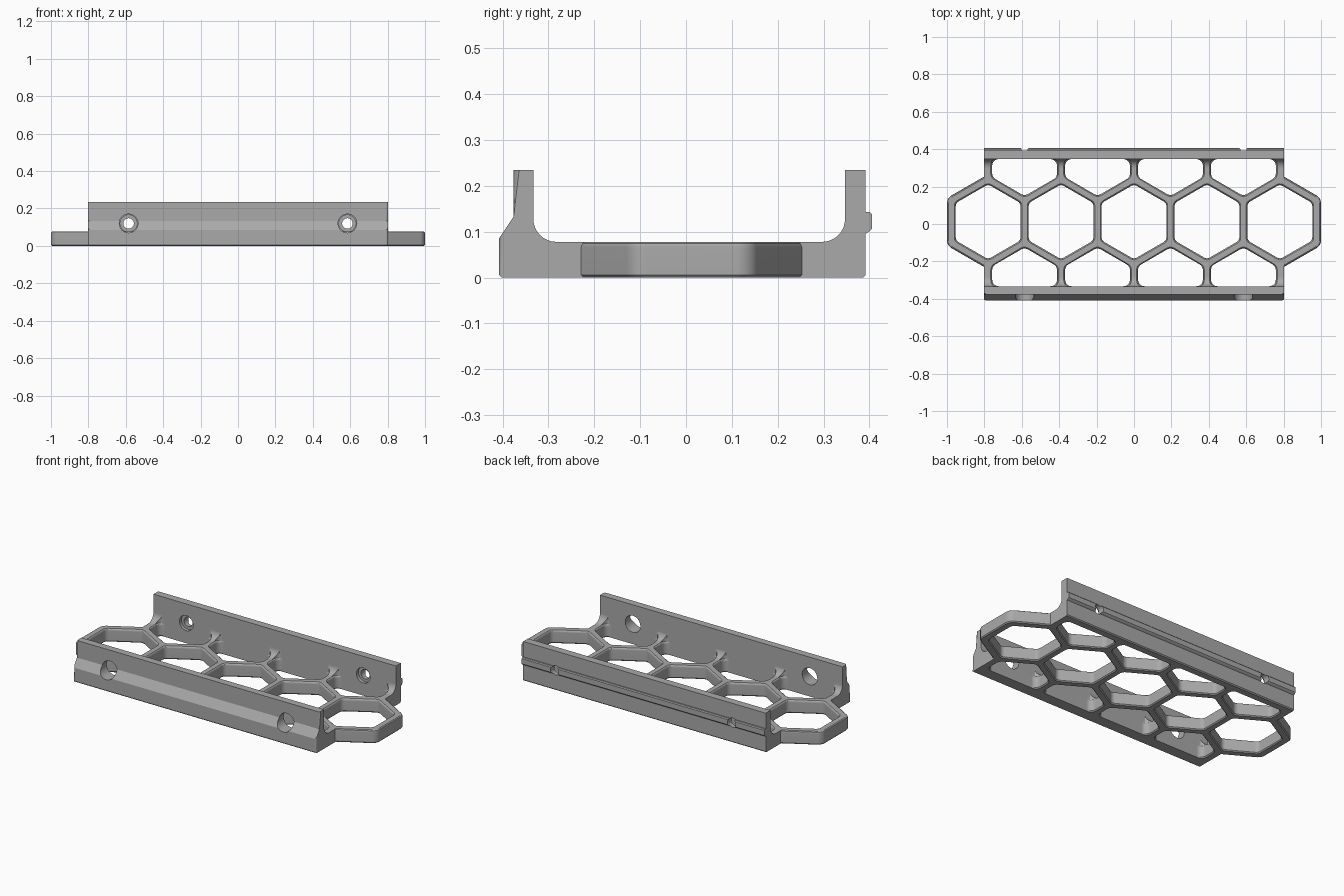
import bpy, bmesh, math
from mathutils import Vector, Matrix

if "Cube" in bpy.data.objects:
    bpy.data.objects.remove(bpy.data.objects["Cube"], do_unlink=True)

grey = bpy.data.materials.new("matte grey")
grey.use_nodes = True
colour = (0.4, 0.4, 0.4, 1)
grey.diffuse_color = colour
grey.node_tree.nodes["Principled BSDF"].inputs["Base Color"].default_value = colour

PITCH, CELL, RIM, CY = 0.39, 0.2, 0.254, 0.012
FRONT, BACK, FLOOR, HALF = -0.333, 0.347, 0.078, 0.802
SCREW_X, SCREW_Z = 0.585, 0.12


def make(name, bm):
    bmesh.ops.recalc_face_normals(bm, faces=bm.faces)
    mesh = bpy.data.meshes.new(name)
    bm.to_mesh(mesh)
    bm.free()
    mesh.materials.append(grey)
    ob = bpy.data.objects.new(name, mesh)
    bpy.context.collection.objects.link(ob)
    return ob


def loft(name, rings):
    """Skin a stack of equal-length rings and cap both ends."""
    bm = bmesh.new()
    loops = [[bm.verts.new(p) for p in ring] for ring in rings]
    n = len(loops[0])
    for a, b in zip(loops, loops[1:]):
        for i in range(n):
            j = (i + 1) % n
            bm.faces.new((a[i], a[j], b[j], b[i]))
    bm.faces.new(loops[0])
    bm.faces.new(loops[-1])
    return make(name, bm)


def rounded(points, radius, steps=6):
    """Round each corner of a polygon with a tangent arc."""
    out = []
    for i, p in enumerate(points):
        p = Vector(p)
        a = (Vector(points[i - 1]) - p).normalized()
        b = (Vector(points[(i + 1) % len(points)]) - p).normalized()
        half = a.angle(b) / 2
        centre = p + (a + b).normalized() * radius / math.sin(half)
        start = p + a * radius / math.tan(half) - centre
        end = p + b * radius / math.tan(half) - centre
        sweep = start.angle_signed(end)
        for k in range(steps + 1):
            t = -sweep * k / steps
            c, s = math.cos(t), math.sin(t)
            out.append(centre + Vector((start.x * c - start.y * s, start.x * s + start.y * c)))
    return out


def hexagon(x, r):
    return [(x + r * math.sin(k * math.pi / 3), CY + r * math.cos(k * math.pi / 3)) for k in range(6)]


def half_cell(x, side):
    """Outer-row cell, cut off square at the wall."""
    wall = BACK if side > 0 else FRONT
    w = CELL * math.sqrt(3) / 2
    row = CY + side * PITCH * math.sqrt(3) / 2
    pts = [(x - w, wall), (x - w, row - side * CELL / 2), (x, row - side * CELL),
           (x + w, row - side * CELL / 2), (x + w, wall)]
    return pts if side < 0 else pts[::-1]


def stack(name, outline, levels, lo=FRONT, hi=BACK):
    """Prism whose outline grows or shrinks by height, kept between the walls."""
    mid = sum(outline, Vector((0, 0))) / len(outline)
    rings = []
    for z, grow in levels:
        ring = []
        for p in outline:
            d = p - mid
            q = p + d.normalized() * grow
            ring.append((q.x, min(max(q.y, lo), hi), z))
        rings.append(ring)
    return loft(name, rings)


def tube(name, r, y0, y1, x):
    bm = bmesh.new()
    bmesh.ops.create_cone(bm, cap_ends=True, segments=40, radius1=r, radius2=r, depth=y1 - y0,
                          matrix=Matrix.Translation((x, (y0 + y1) / 2, SCREW_Z)) @ Matrix.Rotation(math.pi / 2, 4, 'X'))
    return make(name, bm)


def combine(target, other, operation):
    mod = target.modifiers.new("combine", 'BOOLEAN')
    mod.operation, mod.solver, mod.object = operation, 'EXACT', other
    bpy.context.view_layer.objects.active = target
    bpy.ops.object.modifier_apply(modifier=mod.name)
    bpy.data.objects.remove(other, do_unlink=True)


def fillet(cy, a0, a1, r=0.05, steps=8):
    return [(cy + r * math.cos(t), FLOOR + r + r * math.sin(t))
            for t in (math.radians(a0 + (a1 - a0) * k / steps) for k in range(steps + 1))]


# Channel body: floor, two walls, front ledge and rear rail in one profile
profile = [(-0.402, 0), (-0.408, 0.006), (-0.408, 0.085), (-0.376, 0.133), (-0.376, 0.235), (FRONT, 0.235)]
profile += fillet(FRONT + 0.05, 180, 270) + fillet(BACK - 0.05, 270, 360)
profile += [(BACK, 0.235), (0.392, 0.235), (0.392, 0.143), (0.401, 0.143), (0.406, 0.138), (0.406, 0.107),
            (0.401, 0.102), (0.392, 0.096), (0.392, 0.006), (0.386, 0)]
body = loft("slotted_mounting_tray", [[(x, y, z) for y, z in profile] for x in (-HALF, HALF)])

# Rounded upright corners on the front wall
bm = bmesh.new()
bm.from_mesh(body.data)
corners = [e for e in bm.edges if all(v.co.y < -0.37 and v.co.z > 0.001 for v in e.verts)
           and abs(e.verts[0].co.x - e.verts[1].co.x) < 0.01]
corners = [e for e in corners if abs(e.verts[0].co.y - e.verts[1].co.y) < 0.001]
bmesh.ops.bevel(bm, geom=corners, offset=0.012, segments=4, profile=0.5, affect='EDGES')
bm.to_mesh(body.data)
bm.free()

# Hexagonal ends
solid = [(0, -0.006), (0.006, 0), (0.066, 0), (0.074, -0.003), (FLOOR, -0.009)]
for s in (-1, 1):
    combine(body, stack("end_cell", rounded(hexagon(s * 2 * PITCH, RIM), 0.05), solid), 'UNION')

# Cell openings, slightly flared at both faces
opening = [(-0.01, 0.006), (0, 0.006), (0.006, 0), (0.066, 0), (0.074, 0.003), (FLOOR, 0.008), (0.16, 0.008)]
for i in range(-2, 3):
    combine(body, stack("cell_cutter", rounded(hexagon(i * PITCH, CELL), 0.03), opening), 'DIFFERENCE')
for side in (-1, 1):
    for i in (-1.5, -0.5, 0.5, 1.5):
        combine(body, stack("edge_cutter", rounded(half_cell(i * PITCH, side), 0.035), opening), 'DIFFERENCE')

# Driver holes in the front wall, stepped screw holes in the back wall
for x in (-SCREW_X, SCREW_X):
    for r, y0, y1 in ((0.05, -0.45, -0.3), (0.045, 0.32, 0.366), (0.028, 0.32, 0.45)):
        combine(body, tube("screw_cutter", r, y0, y1, x), 'DIFFERENCE')

# Smooth rounded areas, keep crisp edges
bpy.ops.object.select_all(action='DESELECT')
body.select_set(True)
bpy.context.view_layer.objects.active = body
bpy.ops.object.shade_smooth_by_angle(angle=math.radians(30))
weighted = body.modifiers.new("even_shading", 'WEIGHTED_NORMAL')
weighted.keep_sharp = True
